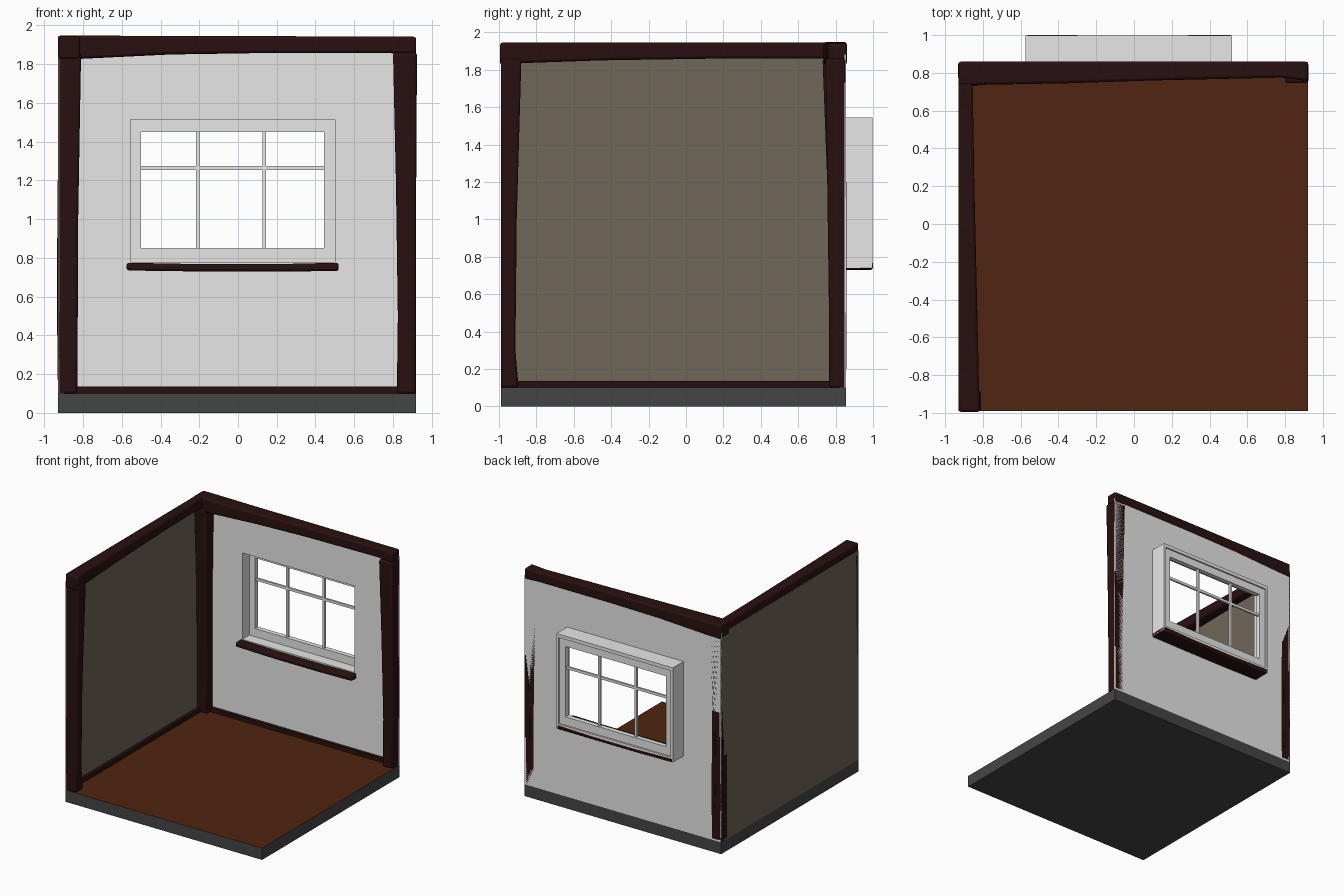
import bpy, bmesh
from mathutils import Vector

cube = bpy.data.objects.get("Cube")
if cube:
    bpy.data.objects.remove(cube, do_unlink=True)


def material(name, rgb):
    m = bpy.data.materials.new(name)
    m.use_nodes = True
    m.diffuse_color = (*rgb, 1)
    m.node_tree.nodes["Principled BSDF"].inputs["Base Color"].default_value = (*rgb, 1)
    return m


WHITE = material("white plaster", (0.8, 0.8, 0.8))
TAUPE = material("taupe plaster", (0.16, 0.138, 0.1))
TIMBER = material("dark timber", (0.022, 0.005, 0.005))
BOARDS = material("brown floor", (0.08, 0.018, 0.005))
STONE = material("grey base", (0.06, 0.06, 0.06))


def finish(name, bm, *mats):
    bmesh.ops.recalc_face_normals(bm, faces=bm.faces)
    me = bpy.data.meshes.new(name)
    bm.to_mesh(me)
    bm.free()
    ob = bpy.data.objects.new(name, me)
    bpy.context.collection.objects.link(ob)
    for m in mats:
        me.materials.append(m)
    return ob


def add_box(bm, x, y, z):
    verts = bmesh.ops.create_cube(bm, size=1)["verts"]
    for v in verts:
        v.co = [(a[0] + a[1]) / 2 + c * (a[1] - a[0]) for a, c in zip((x, y, z), v.co)]


def box(name, x, y, z, *mats):
    bm = bmesh.new()
    add_box(bm, x, y, z)
    return finish(name, bm, *mats)


def ring(name, x, z, y, border, mat):
    """Rectangular frame; border = left, right, bottom, top widths."""
    l, r, b, t = border
    bm = bmesh.new()
    add_box(bm, (x[0], x[0] + l), y, z)
    add_box(bm, (x[1] - r, x[1]), y, z)
    inner = (x[0] + l, x[1] - r)
    add_box(bm, inner, y, (z[0], z[0] + b))
    add_box(bm, inner, y, (z[1] - t, z[1]))
    return finish(name, bm, mat)


def timber(name, axis, rows, bevel=0.014):
    """Hewn beam lofted along an axis; row = position, then ranges on the other two axes."""
    bm = bmesh.new()
    loops = []
    for t, a0, a1, b0, b1 in rows:
        loop = []
        for pair in ((a0, b0), (a1, b0), (a1, b1), (a0, b1)):
            co = list(pair)
            co.insert(axis, t)
            loop.append(bm.verts.new(co))
        loops.append(loop)
    for p, q in zip(loops, loops[1:]):
        for i in range(4):
            j = (i + 1) % 4
            bm.faces.new((p[i], p[j], q[j], q[i]))
    bm.faces.new(loops[0])
    bm.faces.new(loops[-1])
    ob = finish(name, bm, TIMBER)
    mod = ob.modifiers.new("worn edges", "BEVEL")
    mod.width, mod.segments, mod.angle_limit = bevel, 2, 0.8
    bpy.ops.object.select_all(action="DESELECT")
    ob.select_set(True)
    bpy.context.view_layer.objects.active = ob
    bpy.ops.object.shade_smooth_by_angle()
    return ob


# Room extents
L, R, F, B = -0.93, 0.92, -0.99, 0.855
BASE, TOP = 0.1, 1.945

# Floor slab with a brown upper face
floor = box("floor", (L, R), (F, B), (0, BASE), STONE, BOARDS)
for p in floor.data.polygons:
    p.material_index = int(p.normal.z > 0.5)

# Walls
box("side_wall", (L, L + 0.008), (F, B), (BASE, 1.88), TAUPE)
WX, WZ = (-0.575, 0.52), (0.74, 1.545)
ring("window_wall", (L, R), (BASE, 1.88), (B - 0.008, B),
     (WX[0] - L, R - WX[1], WZ[0] - BASE, 1.88 - WZ[1]), WHITE)

# Skirting boards
box("back_skirting", (L, R), (B - 0.035, B - 0.004), (BASE, 0.135), TIMBER)
box("side_skirting", (L + 0.004, L + 0.035), (F, B), (BASE, 0.135), TIMBER)

# Window: deep surround, stepped frame and glazing bars
ring("window_surround", WX, WZ, (B - 0.004, 0.998), (0.02, 0.02, 0.04, 0.03), WHITE)
ring("window_frame", (-0.56, 0.505), (0.775, 1.52), (0.945, 0.985), (0.06, 0.06, 0.075, 0.07), WHITE)
for i, x in enumerate((-0.207, 0.135)):
    box(f"upright_bar_{i + 1}", (x - 0.009, x + 0.009), (0.955, 0.975), (0.84, 1.46), WHITE)
box("cross_bar", (-0.51, 0.455), (0.957, 0.973), (1.253, 1.275), WHITE)

# Window sill, sagging slightly
timber("window_sill", 0, [
    (WX[0], 0.785, 1.0, 0.735, 0.775),
    (-0.2, 0.78, 0.999, 0.73, 0.768),
    (0.2, 0.78, 0.999, 0.73, 0.768),
    (WX[1], 0.785, 1.0, 0.732, 0.775)], 0.012)

# Posts
timber("front_post", 2, [
    (BASE, L, -0.83, F, -0.895),
    (0.3, L + 0.002, -0.828, F, -0.912),
    (1.0, L, -0.825, F, -0.905),
    (1.86, L, -0.81, F, -0.88)])
timber("corner_post", 2, [
    (BASE, L, -0.83, 0.765, B),
    (0.45, L - 0.002, -0.83, 0.765, B + 0.002),
    (1.2, L + 0.002, -0.83, 0.755, B),
    (1.86, L, -0.82, 0.73, B)])
timber("right_post", 2, [
    (BASE, 0.82, R, 0.765, B),
    (0.5, 0.825, R, 0.765, B),
    (1.2, 0.815, R, 0.755, B),
    (1.86, 0.8, R + 0.004, 0.745, B)])

# Slivers of post breaking through the plaster outside
timber("right_post_bulge", 2, [
    (0.5, 0.87, R, 0.83, B + 0.003),
    (0.95, 0.875, R, 0.83, B + 0.003),
    (1.2, 0.91, R, 0.83, B + 0.002)], 0.001)
timber("corner_post_bulge", 2, [
    (0.4, L - 0.003, -0.91, 0.81, B - 0.01),
    (0.9, L - 0.003, -0.91, 0.82, B - 0.01),
    (1.2, L - 0.002, -0.91, 0.84, B - 0.01)], 0.001)
timber("corner_post_split", 2, [
    (0.2, -0.872, -0.868, 0.83, B + 0.002),
    (0.7, -0.878, -0.862, 0.83, B + 0.003),
    (1.2, -0.872, -0.868, 0.83, B + 0.002)], 0.001)

# Top beams
timber("back_beam", 0, [
    (L, 0.735, 0.86, 1.825, TOP + 0.003),
    (-0.8, 0.737, 0.86, 1.828, TOP + 0.003),
    (-0.35, 0.745, 0.86, 1.85, TOP),
    (0.1, 0.76, 0.86, 1.857, TOP),
    (0.78, 0.775, 0.86, 1.857, TOP - 0.003),
    (R, 0.757, 0.86, 1.85, TOP - 0.003)])
timber("side_beam", 1, [
    (F - 0.005, L, -0.815, 1.825, TOP),
    (-0.88, L, -0.82, 1.835, TOP),
    (-0.45, L, -0.83, 1.85, TOP),
    (0.2, L, -0.845, 1.86, TOP),
    (0.8, L, -0.855, 1.86, TOP)])
